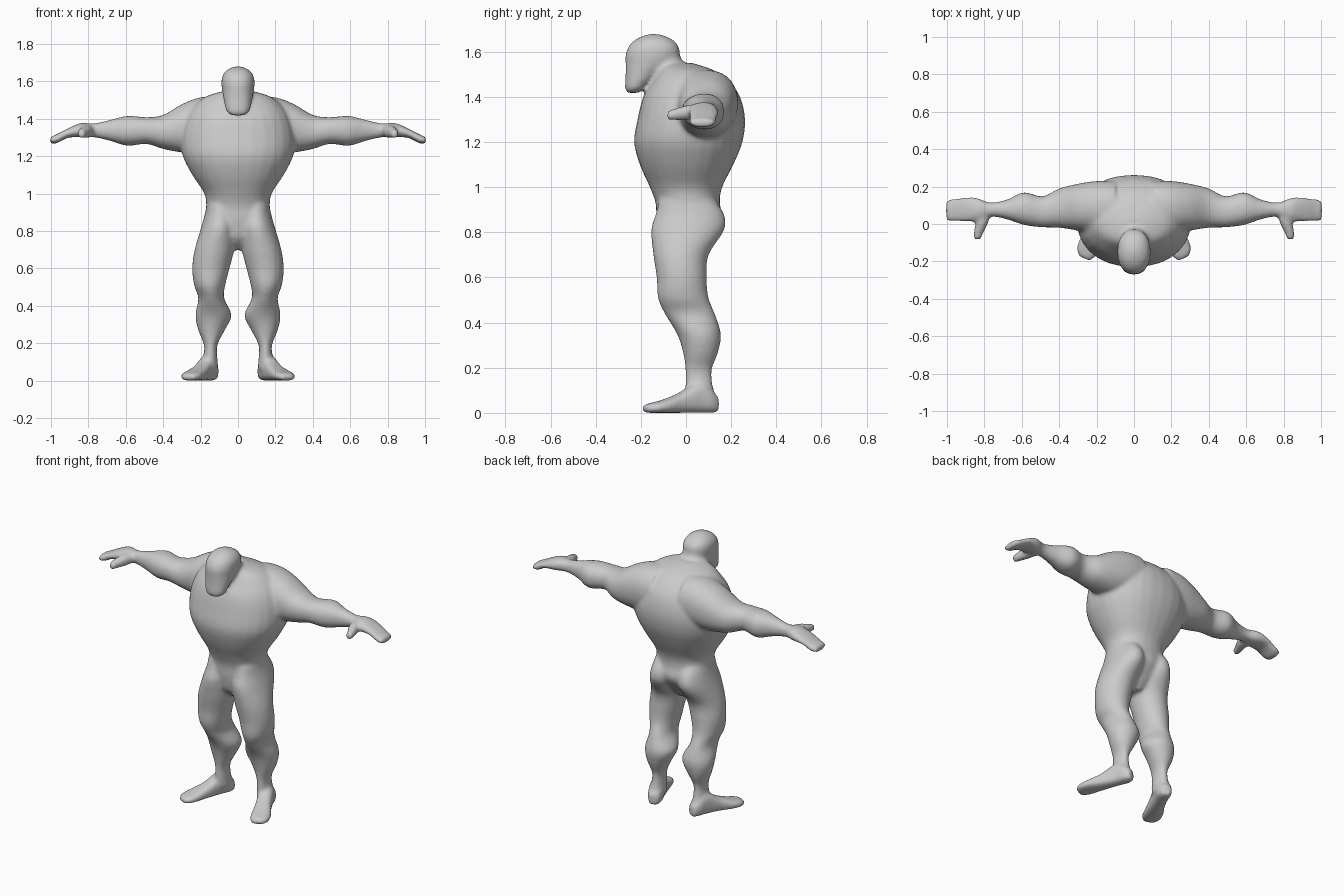
import bpy, bmesh, math
from mathutils import Vector

bm = bmesh.new()


def spline(rows, steps=4):
    """Catmull-Rom interpolation between the rows of numbers."""
    out = []
    for i in range(len(rows) - 1):
        a, b, c, d = (rows[min(max(i + k, 0), len(rows) - 1)] for k in (-1, 0, 1, 2))
        for s in range(steps):
            t = s / steps
            out.append([q + 0.5 * t * (r - p + t * (2 * p - 5 * q + 4 * r - s4 + t * (3 * (q - r) + s4 - p)))
                        for p, q, r, s4 in zip(a, b, c, d)])
    return out + [list(rows[-1])]


def loft(rows, place, power=2.2, sides=28):
    """Skin rounded rings; place(row) gives centre and two half axes."""
    rings = []
    for row in spline(rows):
        centre, u, v = (Vector(p) for p in place(row))
        ring = []
        for k in range(sides):
            a = 2 * math.pi * k / sides
            c, s = math.cos(a), math.sin(a)
            cu = math.copysign(abs(c) ** (2 / power), c)
            sv = math.copysign(abs(s) ** (2 / power), s)
            ring.append(bm.verts.new(centre + u * cu + v * sv))
        rings.append(ring)
    for r0, r1 in zip(rings, rings[1:]):
        for k in range(sides):
            n = (k + 1) % sides
            bm.faces.new((r0[k], r0[n], r1[n], r1[k]))
    bm.faces.new(rings[0])
    bm.faces.new(rings[-1])


def upright(row):          # z, x min, x max, y min, y max
    z, x0, x1, y0, y1 = row
    return ((x0 + x1) / 2, (y0 + y1) / 2, z), ((x1 - x0) / 2, 0, 0), (0, (y1 - y0) / 2, 0)


def centred(row):          # z, half width, y min, y max
    z, w, y0, y1 = row
    return upright((z, -w, w, y0, y1))


# Torso and pelvis
loft([(0.70, 0.04, -0.05, 0.05), (0.76, 0.10, -0.11, 0.10), (0.85, 0.17, -0.13, 0.16),
      (0.93, 0.17, -0.135, 0.15), (1.00, 0.18, -0.16, 0.16), (1.10, 0.245, -0.205, 0.21),
      (1.20, 0.295, -0.23, 0.25), (1.30, 0.305, -0.215, 0.262), (1.40, 0.28, -0.19, 0.24),
      (1.47, 0.235, -0.15, 0.19), (1.52, 0.17, -0.12, 0.12), (1.55, 0.07, -0.10, 0.03)], centred)

# Neck
loft([(1.42, 0.11, -0.17, 0.08), (1.50, 0.085, -0.17, 0.03),
      (1.56, 0.075, -0.19, -0.015), (1.62, 0.07, -0.20, -0.04)], centred)

# Head with a long jaw
loft([(1.418, 0.035, -0.262, -0.21), (1.44, 0.062, -0.27, -0.18), (1.50, 0.076, -0.268, -0.12),
      (1.55, 0.085, -0.268, -0.05), (1.59, 0.089, -0.268, -0.028), (1.63, 0.083, -0.25, -0.036),
      (1.66, 0.06, -0.215, -0.07), (1.679, 0.02, -0.165, -0.12)], centred)

for side in (1, -1):
    # Arm and mitten hand
    def across(row):       # x, z min, z max, y min, y max
        x, z0, z1, y0, y1 = row
        return (side * x, (y0 + y1) / 2, (z0 + z1) / 2), (0, (y1 - y0) / 2, 0), (0, 0, (z1 - z0) / 2)
    loft([(0.10, 1.23, 1.52, -0.05, 0.23), (0.20, 1.22, 1.515, -0.05, 0.23),
          (0.30, 1.22, 1.478, -0.035, 0.215), (0.40, 1.238, 1.42, -0.02, 0.19),
          (0.49, 1.265, 1.408, -0.018, 0.148), (0.59, 1.255, 1.415, -0.005, 0.17),
          (0.68, 1.28, 1.395, 0.025, 0.13), (0.77, 1.30, 1.375, 0.04, 0.115),
          (0.84, 1.30, 1.377, 0.015, 0.14), (0.91, 1.298, 1.348, 0.012, 0.142),
          (0.97, 1.268, 1.317, 0.012, 0.135), (1.005, 1.268, 1.302, 0.02, 0.125)], across)

    # Thumb
    loft([(0.80, 0.06, 1.335, 0.035), (0.815, 0.0, 1.33, 0.033),
          (0.832, -0.05, 1.323, 0.026), (0.838, -0.083, 1.318, 0.02)],
         lambda r: ((side * r[0], r[1], r[2]), (r[3], 0, 0), (0, 0, r[3])))

    # Leg
    def leg(row):
        z, x0, x1, y0, y1 = row
        return upright((z, side * x0, side * x1, y0, y1))
    loft([(0.94, 0.02, 0.168, -0.12, 0.13), (0.88, 0.01, 0.18, -0.135, 0.17),
          (0.81, 0.005, 0.20, -0.155, 0.17), (0.70, 0.02, 0.232, -0.145, 0.10),
          (0.60, 0.045, 0.245, -0.13, 0.092), (0.51, 0.068, 0.235, -0.125, 0.10),
          (0.44, 0.074, 0.212, -0.095, 0.128), (0.35, 0.034, 0.228, -0.04, 0.155),
          (0.27, 0.07, 0.213, -0.014, 0.143), (0.19, 0.11, 0.182, -0.003, 0.115),
          (0.12, 0.11, 0.185, -0.003, 0.12), (0.06, 0.105, 0.19, 0.0, 0.135)], leg, 2)

    # Foot turned outward: x, y, half width, top
    loft([(0.133, 0.14, 0.028, 0.07), (0.145, 0.10, 0.045, 0.11), (0.165, 0.05, 0.045, 0.135),
          (0.20, -0.03, 0.048, 0.088), (0.235, -0.10, 0.058, 0.058),
          (0.255, -0.15, 0.056, 0.045), (0.267, -0.185, 0.032, 0.034)],
         lambda r: ((side * r[0], r[1], r[3] / 2), (side * r[2] * 0.91, r[2] * 0.41, 0), (0, 0, r[3] / 2)), 2.8)

bmesh.ops.recalc_face_normals(bm, faces=bm.faces[:])
mesh = bpy.data.meshes.new("muscular_body")
bm.to_mesh(mesh)
bm.free()
body = bpy.data.objects.new("muscular_body", mesh)
bpy.context.collection.objects.link(body)

# Fuse the parts into one smooth skin
fuse = body.modifiers.new("fuse", 'REMESH')
fuse.mode = 'VOXEL'
fuse.voxel_size = 0.01
fuse.use_smooth_shade = True
soften = body.modifiers.new("soften", 'SMOOTH')
soften.factor = 0.5
soften.iterations = 10
